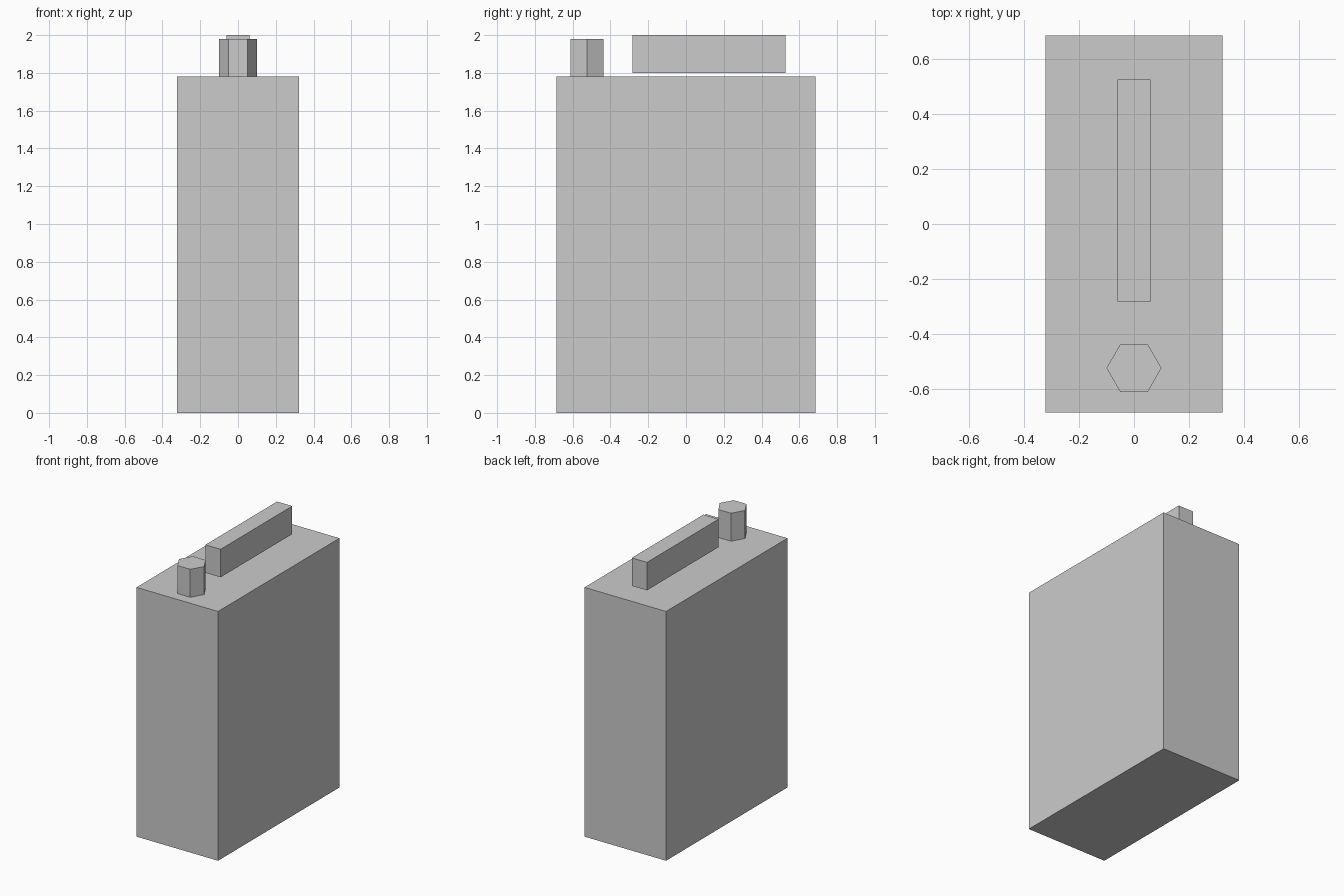
import bpy

if "Cube" in bpy.data.objects:
    bpy.data.objects.remove(bpy.data.objects["Cube"])


def box(name, x, y, z):
    """Box from (min, max) ranges on each axis."""
    ranges = (x, y, z)
    bpy.ops.mesh.primitive_cube_add(size=1, location=[(a + b) / 2 for a, b in ranges])
    ob = bpy.context.object
    ob.name = name
    ob.scale = [b - a for a, b in ranges]
    bpy.ops.object.transform_apply(location=False, rotation=False, scale=True)
    return ob


# Tall container body
box("canister_body", (-0.322, 0.322), (-0.685, 0.685), (0, 1.78))

# Carry handle, hovering just above the body
box("carry_handle", (-0.06, 0.06), (-0.282, 0.526), (1.80, 2.0))

# Hexagonal filler cap with corners pointing along x
bpy.ops.mesh.primitive_cylinder_add(vertices=6, radius=0.1, depth=0.2,
                                    location=(0, -0.524, 1.88),
                                    rotation=(0, 0, 1.5707963))
bpy.context.object.name = "filler_cap"
bpy.ops.object.transform_apply(location=False, rotation=True, scale=False)
